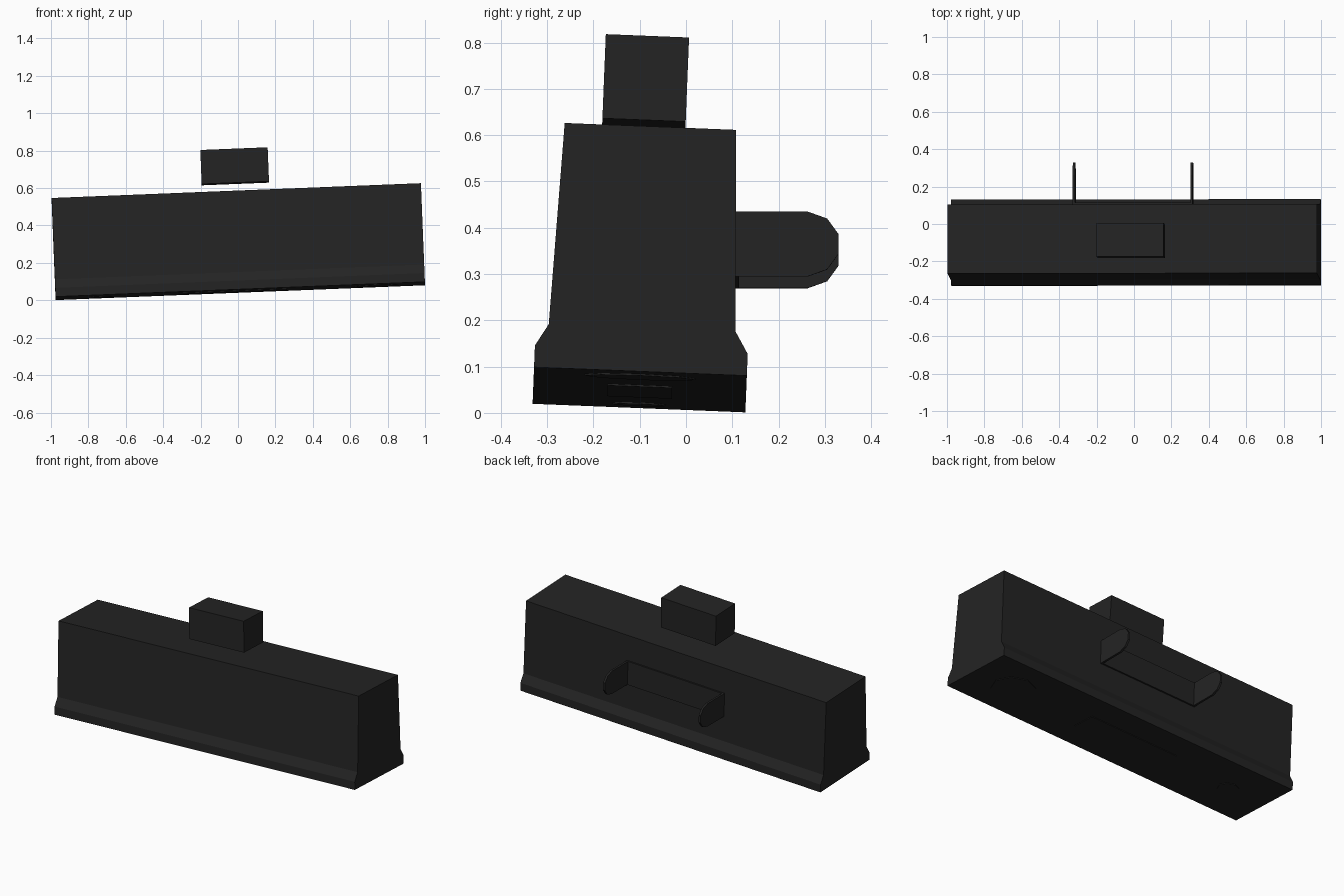
import bpy, bmesh, math
from mathutils import Matrix, Vector

cube = bpy.data.objects.get("Cube")
if cube:
    bpy.data.objects.remove(cube, do_unlink=True)

# One charcoal material for everything
charcoal = bpy.data.materials.new("charcoal")
charcoal.use_nodes = True
colour = (0.017, 0.017, 0.017, 1)
charcoal.diffuse_color = colour
charcoal.node_tree.nodes["Principled BSDF"].inputs["Base Color"].default_value = colour

# Frames: the body leans slightly on two axes, the bracket on one
TILT = math.radians(2.3)
roll = Matrix.Rotation(-TILT, 4, 'Y')
body_frame = (Matrix.Translation((0.012, -0.1, 0.05))
              @ Matrix.Rotation(-TILT, 4, 'X') @ roll)
bracket_frame = Matrix.Translation((-0.005, 0.103, 0.352)) @ roll


def finish(name, bm, frame):
    bmesh.ops.recalc_face_normals(bm, faces=bm.faces)
    mesh = bpy.data.meshes.new(name)
    bm.to_mesh(mesh)
    bm.free()
    mesh.materials.append(charcoal)
    obj = bpy.data.objects.new(name, mesh)
    bpy.context.collection.objects.link(obj)
    obj.matrix_world = frame
    return obj


def prism(name, profile, x0, x1, frame):
    """Extrude a (y, z) outline along x."""
    bm = bmesh.new()
    face = bm.faces.new([bm.verts.new((x0, y, z)) for y, z in profile])
    ext = bmesh.ops.extrude_face_region(bm, geom=[face])
    verts = [v for v in ext["geom"] if isinstance(v, bmesh.types.BMVert)]
    bmesh.ops.translate(bm, verts=verts, vec=(x1 - x0, 0, 0))
    return finish(name, bm, frame)


def box(name, centre, size, frame):
    bm = bmesh.new()
    bmesh.ops.create_cube(bm, size=1)
    bmesh.ops.scale(bm, vec=size, verts=bm.verts)
    bmesh.ops.translate(bm, vec=centre, verts=bm.verts)
    return finish(name, bm, frame)


def disc(name, x, radius, depth):
    bm = bmesh.new()
    bmesh.ops.create_cone(bm, cap_ends=True, segments=8, radius1=radius,
                          radius2=radius, depth=depth)
    bmesh.ops.translate(bm, vec=(x, 0, 0), verts=bm.verts)
    return finish(name, bm, body_frame)


# Tapered body with a flared foot
half = [(0.23, 0), (0.23, 0.047), (0.202, 0.094), (0.185, 0.53)]
prism("body", half + [(-y, z) for y, z in reversed(half)], -0.988, 0.988, body_frame)

# Floating block above the top
box("top_block", (-0.003, -0.014, 0.667), (0.36, 0.18, 0.182), body_frame)

# Back bracket: a plate with a rounded ear at each end
ear = [(0, 0.07), (0.16, 0.07), (0.202, 0.055), (0.226, 0.022)]
ear += [(y, -z) for y, z in reversed(ear)]
box("bracket_plate", (0, 0.005, 0), (0.64, 0.014, 0.14), bracket_frame)
for side, x in (("left", 0.315), ("right", -0.315)):
    prism("bracket_ear_" + side, ear, x - 0.006, x + 0.006, bracket_frame)

# Shallow pads on the underside
disc("large_pad", 0.73, 0.12, 0.007)
disc("small_pad", -0.74, 0.058, 0.007)
box("long_pad", (-0.04, 0, 0), (0.58, 0.14, 0.007), body_frame)
